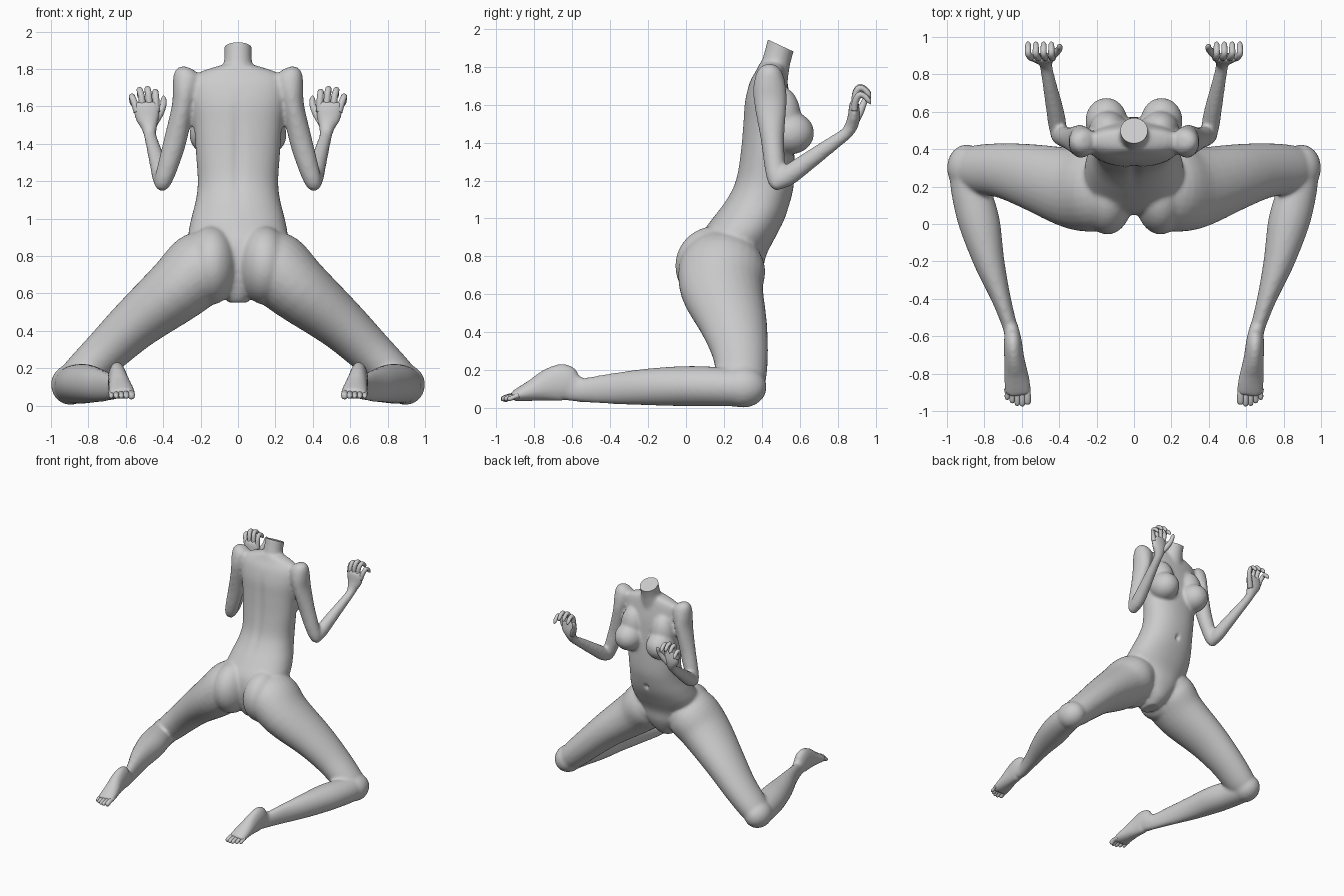
import bpy, bmesh, math
from mathutils import Vector, Matrix

X, Y, Z = Vector((1, 0, 0)), Vector((0, 1, 0)), Vector((0, 0, 1))


def smooth_path(secs, steps=4):
    """Catmull-Rom interpolation of (x, y, z, half_a, half_b) sections."""
    out, n = [], len(secs)
    for i in range(n - 1):
        p = [secs[max(0, min(n - 1, i + k))] for k in (-1, 0, 1, 2)]
        for s in range(steps):
            t = s / steps
            out.append([0.5 * (2 * b + (c - a) * t + (2 * a - 5 * b + 4 * c - d) * t * t
                        + (3 * b - a - 3 * c + d) * t ** 3) for a, b, c, d in zip(*p)])
    return out + [list(secs[-1])]


def tube(bm, secs, ref=X, normal=None, sides=(1, -1), seg=28, power=1.0):
    """Loft elliptical rings along the sections; half_a lies along ref."""
    path = smooth_path(secs)
    for s in sides:
        rings = []
        for i, p in enumerate(path):
            c = Vector(p[:3])
            t = normal or (Vector(path[min(i + 1, len(path) - 1)][:3])
                           - Vector(path[max(i - 1, 0)][:3])).normalized()
            a = (ref - t * ref.dot(t)).normalized()
            b = t.cross(a)
            ring = []
            for k in range(seg):
                ca, sa = math.cos(math.tau * k / seg), math.sin(math.tau * k / seg)
                ca = math.copysign(abs(ca) ** power, ca)
                sa = math.copysign(abs(sa) ** power, sa)
                v = c + a * max(p[3], .003) * ca + b * max(p[4], .003) * sa
                ring.append(bm.verts.new((v.x * s, v.y, v.z)))
            rings.append(ring)
        for r0, r1 in zip(rings, rings[1:]):
            for k in range(seg):
                j = (k + 1) % seg
                bm.faces.new((r0[k], r0[j], r1[j], r1[k]))
        bm.faces.new(rings[0])
        bm.faces.new(rings[-1])


def ball(bm, c, r):
    for s in (1, -1):
        m = Matrix.Translation((c[0] * s, c[1], c[2])) @ Matrix.Diagonal((*r, 1))
        bmesh.ops.create_uvsphere(bm, u_segments=32, v_segments=20, radius=1, matrix=m)


def make(name, bm):
    bmesh.ops.recalc_face_normals(bm, faces=bm.faces)
    me = bpy.data.meshes.new(name)
    bm.to_mesh(me)
    bm.free()
    ob = bpy.data.objects.new(name, me)
    bpy.context.collection.objects.link(ob)
    me.polygons.foreach_set("use_smooth", [True] * len(me.polygons))
    return ob


body = bmesh.new()
# torso: horizontal sections from pelvis floor to shoulders
torso = [(.55, .2, .05, .08), (.6, .22, .09, .13), (.7, .23, .18, .17), (.8, .235, .23, .185),
         (.9, .27, .265, .2), (1.0, .33, .25, .19), (1.1, .382, .225, .17), (1.2, .415, .215, .155),
         (1.35, .428, .225, .142), (1.5, .43, .235, .13), (1.62, .43, .25, .12),
         (1.72, .435, .25, .098), (1.78, .445, .21, .075), (1.82, .45, .09, .06)]
tube(body, [(0, y, z, a, b) for z, y, a, b in torso], X, Z, (1,), 48, .9)
# neck, cut flat later
tube(body, [(0, .445, 1.70, .1, .09), (0, .465, 1.78, .085, .078), (0, .482, 1.85, .074, .074),
            (0, .505, 1.93, .075, .076), (0, .53, 2.02, .078, .078)], sides=(1,))
# chest and buttocks
ball(body, (.148, .55, 1.45), (.112, .125, .112))
ball(body, (.14, .51, 1.53), (.1, .095, .16))
ball(body, (.142, .155, .75), (.14, .212, .21))
# thighs
tube(body, [(.12, .2, .79, .2, .17), (.2, .19, .735, .228, .195), (.32, .19, .625, .218, .178),
            (.54, .25, .445, .178, .142), (.7, .285, .295, .148, .122), (.84, .293, .16, .13, .108),
            (.9, .295, .105, .11, .09)], Y)
ball(body, (.895, .3, .112), (.105, .125, .108))
# lower legs
tube(body, [(.89, .28, .11, .1, .1), (.865, .15, .115, .108, .104), (.825, 0, .117, .11, .106),
            (.775, -.2, .113, .083, .097), (.71, -.4, .103, .052, .08), (.66, -.56, .095, .039, .062),
            (.65, -.62, .1, .042, .06)])
# feet, soles up
tube(body, [(.66, -.54, .095, .038, .055), (.65, -.6, .115, .044, .075), (.647, -.645, .135, .05, .1),
            (.64, -.72, .123, .054, .088), (.63, -.8, .097, .064, .06), (.622, -.87, .075, .071, .04),
            (.62, -.915, .062, .068, .026)])
# upper arms
tube(body, [(.26, .44, 1.805, .03, .03), (.27, .44, 1.775, .07, .065), (.28, .44, 1.7, .07, .085),
            (.295, .445, 1.6, .059, .085), (.335, .455, 1.42, .061, .062), (.375, .467, 1.28, .055, .055),
            (.4, .477, 1.2, .047, .048), (.405, .48, 1.16, .03, .03)])
# forearms and palms
tube(body, [(.405, .455, 1.175, .035, .035), (.41, .53, 1.22, .048, .053), (.425, .62, 1.285, .046, .05),
            (.45, .74, 1.372, .038, .041), (.47, .84, 1.445, .034, .033), (.475, .872, 1.49, .045, .035),
            (.484, .885, 1.54, .066, .033), (.488, .885, 1.59, .072, .027), (.49, .888, 1.625, .066, .02)])

# fuse into one soft skin
ob = make("body", body)
rm = ob.modifiers.new("fuse", 'REMESH')
rm.mode, rm.voxel_size, rm.use_smooth_shade = 'VOXEL', .0115, True
sm = ob.modifiers.new("soften", 'SMOOTH')
sm.factor, sm.iterations = .5, 9
ev = ob.evaluated_get(bpy.context.evaluated_depsgraph_get())
skin = bmesh.new()
skin.from_mesh(ev.to_mesh())
ev.to_mesh_clear()
ob.modifiers.clear()
# spine groove and navel
for v in skin.verts:
    x, y, z = v.co
    if y < .42 and 1.0 < z < 1.7:
        v.co.y += .012 * math.exp(-(x / .03) ** 2) * math.sin((z - 1.0) / .7 * math.pi)
    if y > .42 and abs(z - 1.05) < .1:
        v.co.y -= .022 * math.exp(-(x / .014) ** 2 - ((z - 1.05) / .02) ** 2)
# flat neck cut
cut = bmesh.ops.bisect_plane(skin, geom=skin.verts[:] + skin.edges[:] + skin.faces[:],
                             plane_co=(0, .5, 1.91), plane_no=(0, .42, .9), clear_outer=True)
bmesh.ops.holes_fill(skin, edges=[e for e in cut["geom_cut"] if isinstance(e, bmesh.types.BMEdge)], sides=0)
skin.to_mesh(ob.data)
skin.free()
bpy.context.view_layer.objects.active = ob
ob.select_set(True)
bpy.ops.object.shade_smooth_by_angle(angle=math.radians(50))

# fingers: rise from the palm and curl forward
fingers = bmesh.new()
for x0, x1, top in ((.436, .442, 1.69), (.472, .483, 1.705), (.507, .525, 1.7), (.54, .566, 1.665)):
    xm = (x0 + x1) / 2
    tube(fingers, [(x0, .887, 1.57, .018, .018), (xm, .892, top - .05, .018, .018),
                   (x1, .912, top - .015, .017, .017), (x1, .938, top - .02, .016, .015),
                   (x1, .962, top - .045, .014, .013), (x1, .973, top - .062, .003, .003)], seg=14)
# thumb
tube(fingers, [(.45, .89, 1.51, .022, .022), (.42, .915, 1.56, .021, .021), (.4, .935, 1.605, .017, .017),
               (.398, .95, 1.64, .014, .014), (.399, .957, 1.656, .003, .003)], seg=14)
make("fingers", fingers)

# toes
toes = bmesh.new()
for i, tip in enumerate((-.965, -.975, -.972, -.958, -.94)):
    x, r = .57 + .027 * i, (.019, .015, .014, .014, .013)[i]
    tube(toes, [(x + .004, -.88, .068, r, r), (x, tip + .04, .062, r, r * .9), (x, tip + .015, .052, r, r),
                (x, tip + .004, .048, r * .7, r * .7), (x, tip, .047, .003, .003)], seg=14)
make("toes", toes)
